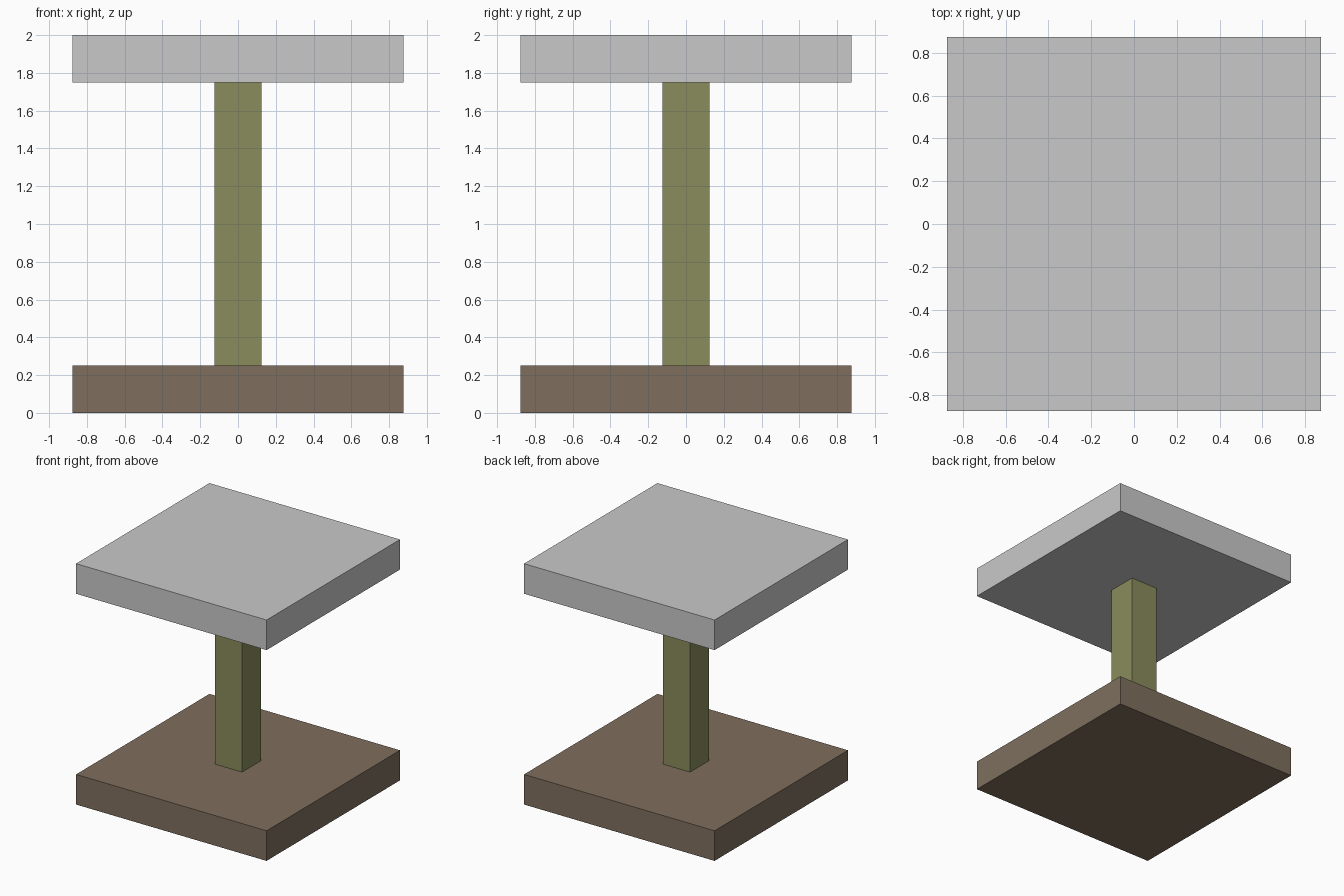
import bpy

if "Cube" in bpy.data.objects:
    bpy.data.objects.remove(bpy.data.objects["Cube"])


def material(name, rgb):
    mat = bpy.data.materials.new(name)
    mat.diffuse_color = (*rgb, 1.0)
    mat.use_nodes = True
    mat.node_tree.nodes["Principled BSDF"].inputs["Base Color"].default_value = mat.diffuse_color
    return mat


def box(name, width, z0, z1, mat):
    """Square block centred on the z axis, from z0 to z1."""
    bpy.ops.mesh.primitive_cube_add(size=1, location=(0, 0, (z0 + z1) / 2))
    obj = bpy.context.object
    obj.name = name
    obj.scale = (width, width, z1 - z0)
    bpy.ops.object.transform_apply(location=False, rotation=False, scale=True)
    obj.data.materials.append(mat)
    return obj


brown = material("brown", (0.212, 0.159, 0.112))
olive = material("olive green", (0.254, 0.262, 0.107))
grey = material("light grey", (0.584, 0.584, 0.584))

# Base slab, square post and top slab
box("base_slab", 1.75, 0.0, 0.25, brown)
box("post", 0.25, 0.25, 1.75, olive)
box("top_slab", 1.75, 1.75, 2.0, grey)
